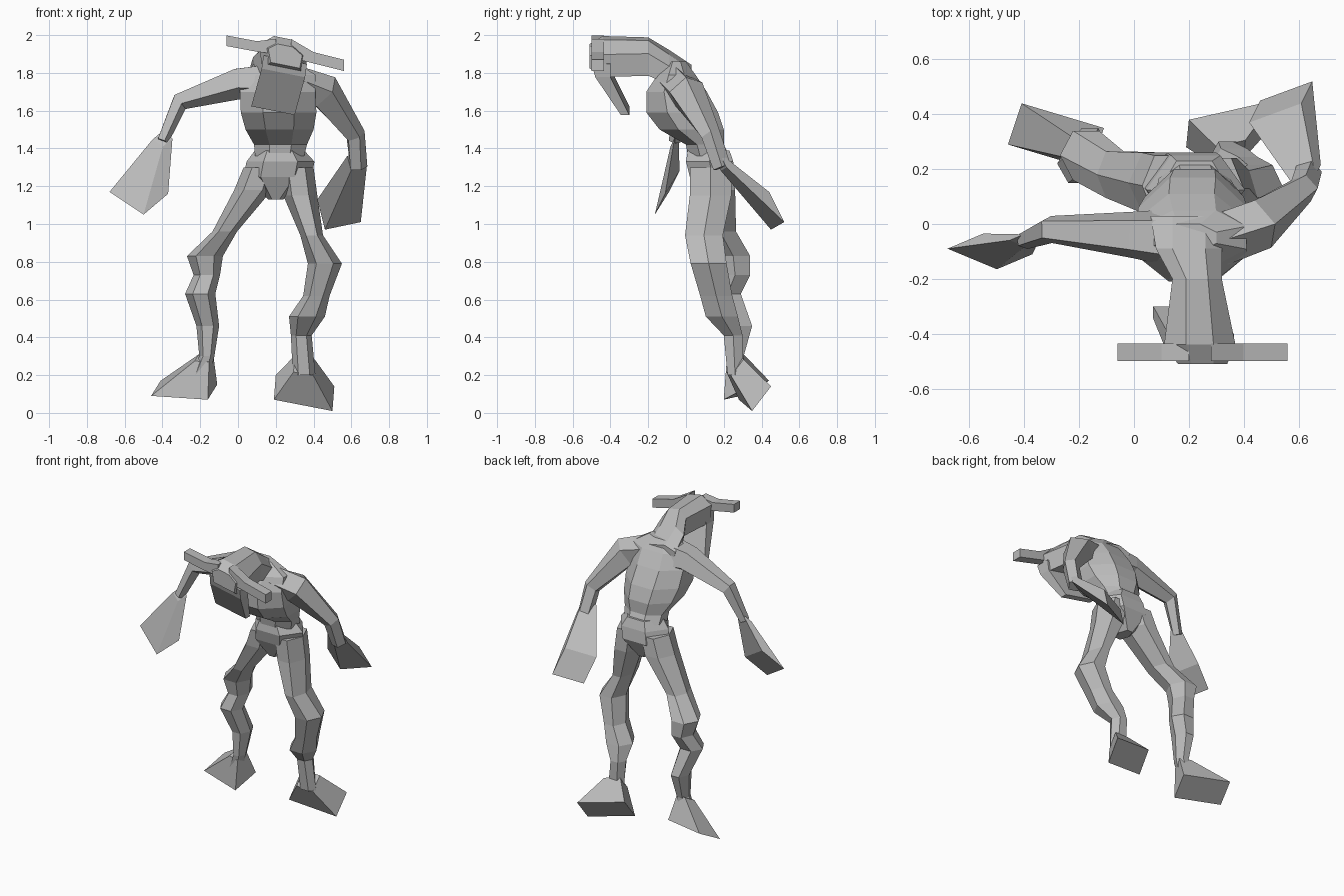
import bpy, bmesh, math
from mathutils import Vector

cube = bpy.data.objects.get("Cube")
if cube:
    bpy.data.objects.remove(cube, do_unlink=True)

grey = bpy.data.materials.new("stone grey")
grey.use_nodes = True
COLOUR = (0.5, 0.5, 0.5, 1)
grey.diffuse_color = COLOUR
grey.node_tree.nodes["Principled BSDF"].inputs["Base Color"].default_value = COLOUR


def skin(name, rings):
    """Loft equal-length point rings into a closed, flat shaded part."""
    bm = bmesh.new()
    loops = [[bm.verts.new(p) for p in ring] for ring in rings]
    n = len(loops[0])
    for a, b in zip(loops, loops[1:]):
        for i in range(n):
            j = (i + 1) % n
            bm.faces.new((a[i], a[j], b[j], b[i]))
    bm.faces.new(loops[0][::-1])
    bm.faces.new(loops[-1])
    bmesh.ops.recalc_face_normals(bm, faces=bm.faces)
    mesh = bpy.data.meshes.new(name)
    bm.to_mesh(mesh)
    bm.free()
    mesh.materials.append(grey)
    obj = bpy.data.objects.new(name, mesh)
    bpy.context.collection.objects.link(obj)
    return obj


def level_ring(x, y, z, hx, hy, sides=6, turn=0.0):
    """Horizontal polygon that fills the half sizes hx, hy."""
    angles = [turn + math.tau * i / sides for i in range(sides)]
    mx = max(abs(math.cos(a)) for a in angles)
    my = max(abs(math.sin(a)) for a in angles)
    return [Vector((x + hx * math.cos(a) / mx, y + hy * math.sin(a) / my, z)) for a in angles]


def limb(name, path, sides=5):
    """Tube whose rings stand square to a path of (x, y, z, radius)."""
    pts = [Vector(p[:3]) for p in path]
    rings = []
    for i, p in enumerate(pts):
        along = (pts[min(i + 1, len(pts) - 1)] - pts[max(i - 1, 0)]).normalized()
        u = along.cross(Vector((0, 1, 0))).normalized()
        v = along.cross(u)
        r = path[i][3]
        rings.append([p + r * (u * math.cos(a) + v * math.sin(a))
                      for a in (math.tau * k / sides for k in range(sides))])
    return skin(name, rings)


def flare(name, wrist, radius, a, b, c):
    """Wedge growing from a small square to the parallelogram a, b, c."""
    a, b, c, w = Vector(a), Vector(b), Vector(c), Vector(wrist)
    d = a + c - b
    e1, e2 = (b - a).normalized(), (c - b).normalized()
    start = [w + radius * (s * e1 + t * e2) for s, t in ((-1, -1), (1, -1), (1, 1), (-1, 1))]
    return skin(name, [start, [a, b, c, d]])


# Torso and pelvis
skin("torso", [level_ring(*r, 8, math.pi / 8) for r in (
    (0.22, 0.12, 1.36, 0.13, 0.11), (0.225, 0.10, 1.42, 0.14, 0.10),
    (0.22, 0.03, 1.50, 0.18, 0.17), (0.215, -0.02, 1.59, 0.20, 0.19),
    (0.21, -0.05, 1.70, 0.20, 0.16), (0.22, -0.05, 1.79, 0.19, 0.10),
    (0.20, -0.05, 1.86, 0.10, 0.05))])
skin("pelvis", [level_ring(*r) for r in (
    (0.20, 0.14, 1.13, 0.04, 0.06), (0.21, 0.14, 1.25, 0.18, 0.12),
    (0.225, 0.125, 1.33, 0.18, 0.125), (0.22, 0.12, 1.39, 0.13, 0.11))])

# Legs, narrow at the ankles
skin("left_leg", [level_ring(*r) for r in (
    (0.31, 0.13, 1.30, 0.09, 0.11), (0.33, 0.13, 1.15, 0.09, 0.11),
    (0.39, 0.095, 0.94, 0.06, 0.10), (0.46, 0.12, 0.79, 0.09, 0.095),
    (0.415, 0.16, 0.62, 0.07, 0.085), (0.365, 0.19, 0.51, 0.095, 0.085),
    (0.335, 0.25, 0.41, 0.055, 0.05), (0.35, 0.26, 0.20, 0.06, 0.04))])
skin("right_leg", [level_ring(*r) for r in (
    (0.12, 0.14, 1.30, 0.09, 0.11), (0.08, 0.15, 1.18, 0.10, 0.11),
    (-0.07, 0.18, 0.96, 0.065, 0.085), (-0.175, 0.25, 0.83, 0.095, 0.09),
    (-0.165, 0.26, 0.73, 0.07, 0.08), (-0.20, 0.22, 0.63, 0.08, 0.07),
    (-0.16, 0.28, 0.46, 0.06, 0.07), (-0.165, 0.26, 0.30, 0.04, 0.045),
    (-0.20, 0.27, 0.20, 0.05, 0.04))])

# Feet, tilted with the toes down
flare("left_foot", (0.35, 0.26, 0.25), 0.055,
      (0.19, 0.28, 0.07), (0.50, 0.35, 0.01), (0.51, 0.45, 0.14))
flare("right_foot", (-0.18, 0.26, 0.29), 0.04,
      (-0.46, 0.29, 0.09), (-0.16, 0.20, 0.07), (-0.11, 0.35, 0.15))

# Arms and club hands
limb("left_arm", ((0.30, -0.06, 1.74, 0.10), (0.45, 0.00, 1.70, 0.10),
                  (0.62, 0.13, 1.47, 0.055), (0.635, 0.19, 1.30, 0.05)))
flare("left_hand", (0.63, 0.18, 1.33), 0.045,
      (0.42, 0.37, 1.13), (0.46, 0.45, 0.97), (0.65, 0.52, 1.01))
limb("right_arm", ((0.13, -0.05, 1.75, 0.11), (0.00, -0.04, 1.75, 0.09),
                   (-0.31, -0.02, 1.65, 0.052), (-0.40, -0.06, 1.44, 0.033)))
flare("right_hand", (-0.40, -0.06, 1.45), 0.035,
      (-0.68, -0.09, 1.17), (-0.50, -0.165, 1.05), (-0.37, -0.11, 1.16))


# Neck and head, rolled to one side
def head_ring(x, y, top, bottom, half, crown):
    mid = (top * 2 + bottom) / 3
    outline = ((-crown, top), (crown, top), (half, mid),
               (half * 0.85, bottom), (-half * 0.85, bottom), (-half, mid))
    return [Vector((x + dx, y, z - 0.2 * dx)) for dx, z in outline]


skin("head", [head_ring(*r) for r in (
    (0.20, 0.03, 1.83, 1.70, 0.14, 0.06), (0.20, -0.09, 1.91, 1.76, 0.12, 0.06),
    (0.23, -0.20, 1.98, 1.80, 0.09, 0.04), (0.24, -0.44, 1.985, 1.80, 0.13, 0.05),
    (0.25, -0.51, 1.945, 1.84, 0.09, 0.04))])


# Long flat snout hanging from the face
def snout_ring(x, z, half, front, back):
    return [Vector((x + s * half, y, z - 0.2 * s * half))
            for s, y in ((-1, front), (1, front), (1, back), (-1, back))]


skin("snout", [snout_ring(0.25, 1.87, 0.115, -0.50, -0.40),
               snout_ring(0.24, 1.80, 0.115, -0.48, -0.40),
               snout_ring(0.185, 1.60, 0.115, -0.345, -0.30)])


# Flat horns to either side
def horn_ring(x, z, half):
    return [Vector((x, y, z + s * half)) for s, y in
            ((-1, -0.50), (1, -0.50), (1, -0.435), (-1, -0.435))]


skin("right_horn", [horn_ring(0.20, 1.94, 0.04), horn_ring(0.10, 1.94, 0.028),
                    horn_ring(-0.06, 1.97, 0.028)])
skin("left_horn", [horn_ring(0.28, 1.93, 0.05), horn_ring(0.40, 1.88, 0.03),
                   horn_ring(0.56, 1.84, 0.03)])
